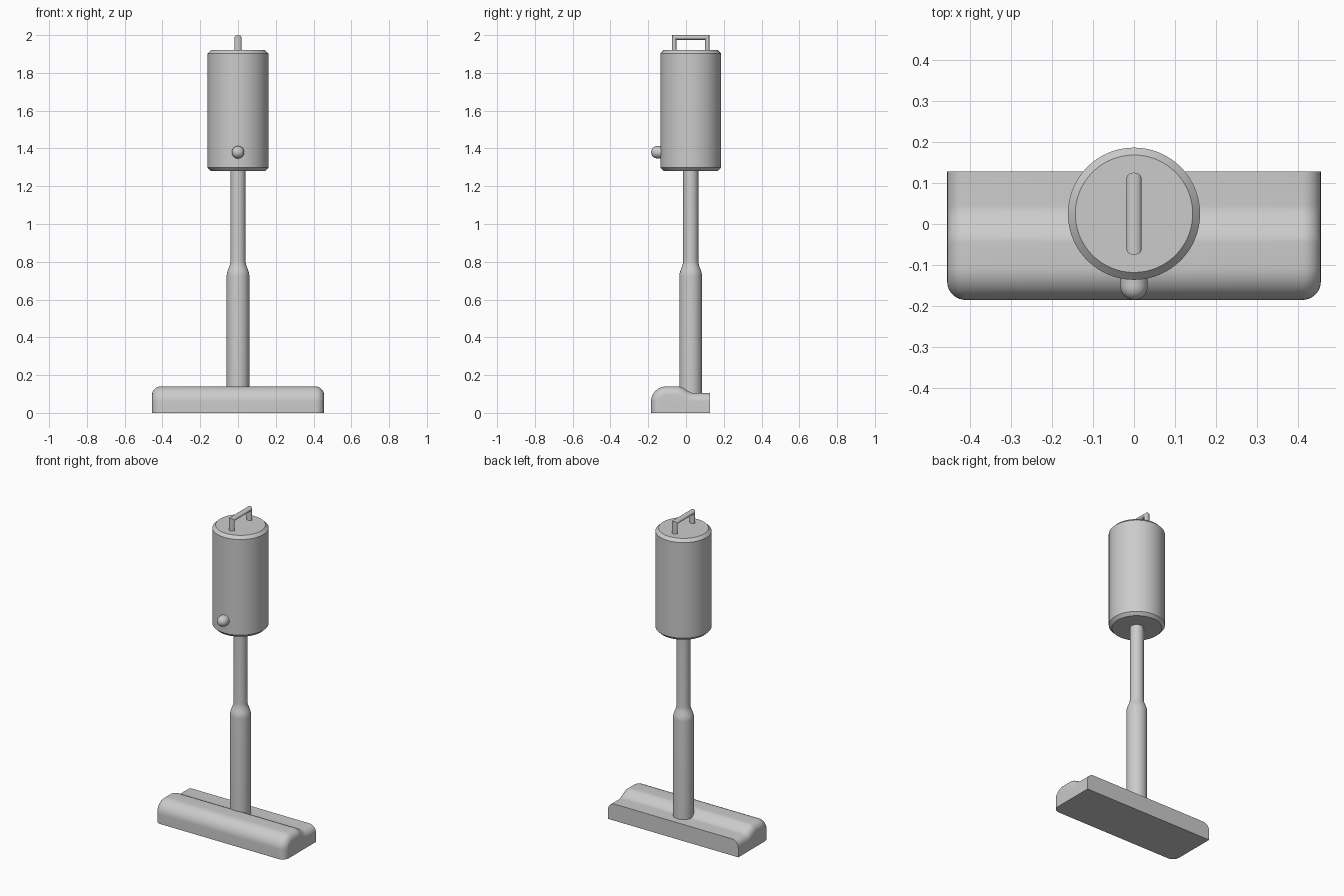
import bpy, bmesh
from math import sin, cos, pi, radians
from mathutils import Vector

if "Cube" in bpy.data.objects:
    bpy.data.objects.remove(bpy.data.objects["Cube"])

CY = 0.025  # y of the upright axis


def finish(name, bm, angle=30):
    bmesh.ops.recalc_face_normals(bm, faces=bm.faces)
    me = bpy.data.meshes.new(name)
    bm.to_mesh(me)
    bm.free()
    ob = bpy.data.objects.new(name, me)
    bpy.context.collection.objects.link(ob)
    bpy.ops.object.select_all(action='DESELECT')
    ob.select_set(True)
    bpy.context.view_layer.objects.active = ob
    bpy.ops.object.shade_smooth_by_angle(angle=radians(angle))
    return ob


def loft(name, rings, angle=30):
    """Skin closed rings of equal length and cap both ends."""
    bm = bmesh.new()
    loops = [[bm.verts.new(p) for p in ring] for ring in rings]
    n = len(loops[0])
    for a, b in zip(loops, loops[1:]):
        for i in range(n):
            j = (i + 1) % n
            bm.faces.new((a[i], a[j], b[j], b[i]))
    bm.faces.new(loops[0])
    bm.faces.new(loops[-1])
    return finish(name, bm, angle)


def lathe(name, profile, seg=64):
    """Turn (radius, z) pairs about the upright axis."""
    return loft(name, [[(r * cos(2 * pi * i / seg), CY + r * sin(2 * pi * i / seg), z)
                        for i in range(seg)] for r, z in profile])


# Floor head: side profile as (point, outward normal), rounded nose and rear step
def head_profile():
    pts = [((-0.185, 0.0), (-1, 0))]
    for i in range(13):
        t = pi / 2 * i / 12
        pts.append(((-0.105 - 0.08 * cos(t), 0.06 + 0.08 * sin(t)), (-cos(t), sin(t))))
    for i in range(17):
        u = i / 16
        slope = -0.0175 * pi / 0.09 * sin(pi * u)
        nrm = Vector((-slope, 1)).normalized()
        pts.append(((-0.045 + 0.09 * u, 0.1225 + 0.0175 * cos(pi * u)), tuple(nrm)))
    pts.append(((0.128, 0.105), (0, 1)))
    pts.append(((0.128, 0.0), (0, 0)))
    return pts


R, HALF = 0.045, 0.455
right = [(HALF - R + R * sin(t), R * (1 - cos(t)))
         for t in (pi / 2 * i / 8 for i in range(9))]
stations = [(-x, d) for x, d in reversed(right)] + right
prof = head_profile()
loft("floor_head", [[(x, p[0] - n[0] * d, p[1] - n[1] * d) for p, n in prof]
                    for x, d in stations])

# Telescopic tube with a soft shoulder
shoulder = [(0.05 + 0.01 * cos(pi * i / 8), 0.725 + 0.08 * i / 8) for i in range(9)]
lathe("tube", [(0.06, 0.05)] + shoulder + [(0.04, 1.29)], 48)

# Motor canister with chamfered rims
lathe("canister", [(0.143, 1.28), (0.161, 1.298), (0.161, 1.902), (0.143, 1.92)])

# Domed button on the front
dome = [(0.033, -0.12)] + [(max(0.033 * cos(t), 0.0005), -0.152 - 0.033 * sin(t))
                           for t in (pi / 2 * i / 10 for i in range(11))]
loft("button", [[(r * cos(2 * pi * i / 32), y, 1.38 + r * sin(2 * pi * i / 32))
                 for i in range(32)] for r, y in dome])

# Carry handle: oval bar swept along a mitred path
A, B = 0.018, 0.0125
path = [(-0.0625, 1.91, -1, 0), (-0.0625, 1.9875, -1, 1),
        (0.1125, 1.9875, 1, 1), (0.1125, 1.91, 1, 0)]
loft("carry_handle", [[(A * cos(a), y + ny * B * sin(a), z + nz * B * sin(a))
                       for a in (2 * pi * i / 24 for i in range(24))]
                      for y, z, ny, nz in path])
